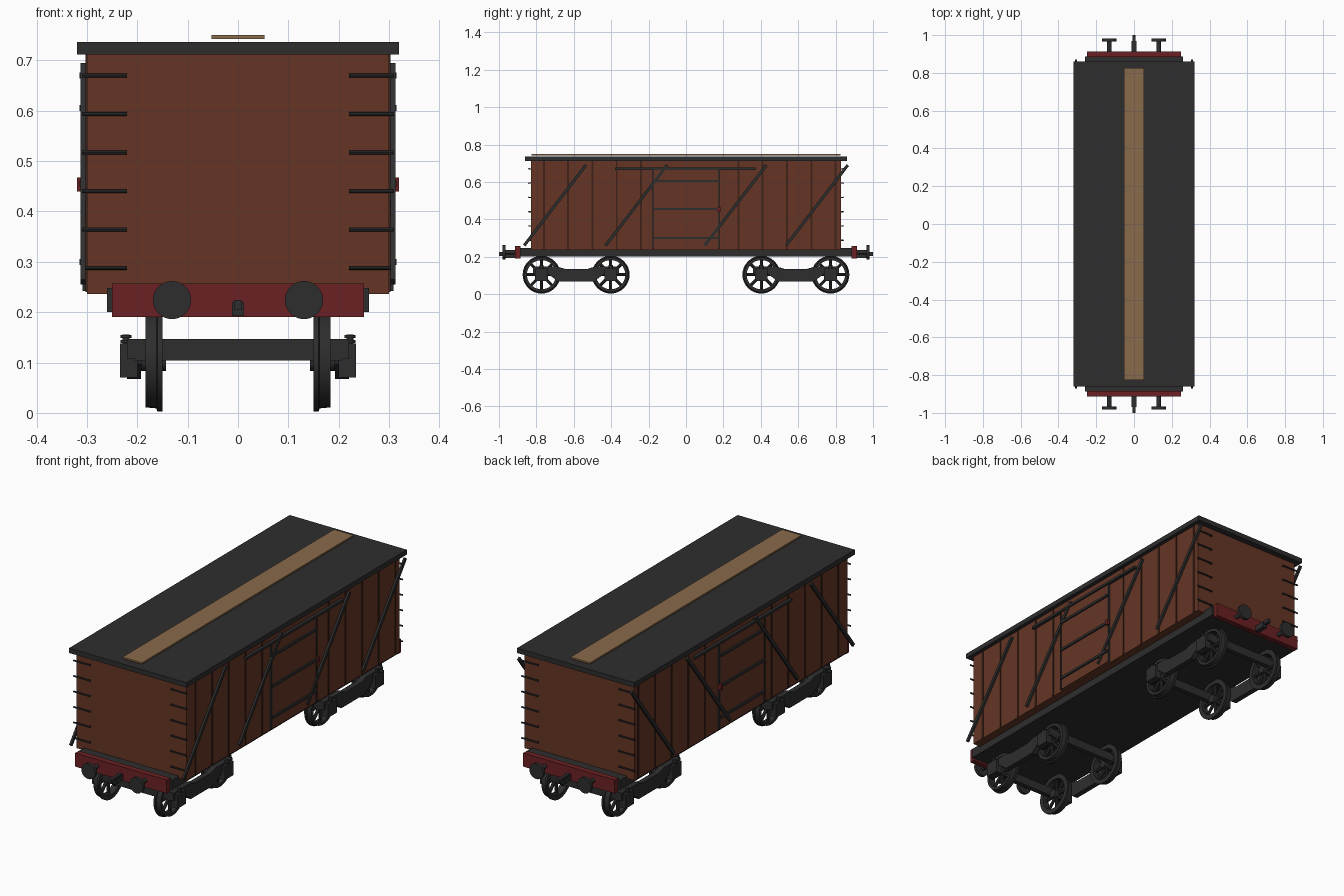
import bpy, bmesh, math
from mathutils import Matrix, Vector

cube = bpy.data.objects.get("Cube")
if cube:
    bpy.data.objects.remove(cube, do_unlink=True)


def material(name, r, g, b):
    m = bpy.data.materials.new(name)
    m.use_nodes = True
    m.diffuse_color = (r, g, b, 1)
    bsdf = next(n for n in m.node_tree.nodes if n.type == 'BSDF_PRINCIPLED')
    bsdf.inputs["Base Color"].default_value = (r, g, b, 1)
    return m


BROWN = material("brown_boards", .13, .036, .018)
SEAM = material("dark_brown_seam", .05, .016, .009)
GREY = material("dark_grey_iron", .027, .027, .027)
RED = material("red_paint", .15, .015, .017)
WOOD = material("pale_timber", .25, .145, .07)


class Part:
    """Collects simple solids into one named object."""

    def __init__(self, name, mat):
        self.name, self.mat, self.bm = name, mat, bmesh.new()

    def box(self, lo, hi, turn=None):
        lo, hi = Vector(lo), Vector(hi)
        m = Matrix.Translation((lo + hi) / 2) @ (turn or Matrix())
        m = m @ Matrix.Diagonal((hi - lo).to_4d())
        m[3][3] = 1
        bmesh.ops.create_cube(self.bm, size=1, matrix=m)
        return self

    def rod(self, a, b, r, sides=16, r2=None):
        a, b = Vector(a), Vector(b)
        d = b - a
        m = Matrix.Translation((a + b) / 2) @ d.to_track_quat('Z', 'Y').to_matrix().to_4x4()
        bmesh.ops.create_cone(self.bm, cap_ends=True, segments=sides, radius1=r,
                              radius2=r if r2 is None else r2, depth=d.length, matrix=m)
        return self

    def lathe_x(self, profile, centre, sides=32):
        """Spin a closed (x, radius) profile about an axis along x."""
        rings = []
        for i in range(sides):
            a = math.tau * i / sides
            rings.append([self.bm.verts.new(Vector(centre) + Vector((x, r * math.cos(a), r * math.sin(a))))
                          for x, r in profile])
        n = len(profile)
        for i in range(sides):
            p, q = rings[i], rings[(i + 1) % sides]
            for j in range(n):
                self.bm.faces.new((p[j], p[(j + 1) % n], q[(j + 1) % n], q[j]))
        return self

    def prism_x(self, outline, x0, x1):
        """Extrude a (y, z) outline along x."""
        ends = [[self.bm.verts.new((x, y, z)) for y, z in outline] for x in (x0, x1)]
        self.bm.faces.new(ends[0])
        self.bm.faces.new(ends[1][::-1])
        for i in range(len(outline)):
            j = (i + 1) % len(outline)
            self.bm.faces.new((ends[0][i], ends[1][i], ends[1][j], ends[0][j]))
        return self

    def done(self, smooth=False):
        bmesh.ops.recalc_face_normals(self.bm, faces=self.bm.faces)
        me = bpy.data.meshes.new(self.name)
        self.bm.to_mesh(me)
        self.bm.free()
        me.materials.append(self.mat)
        ob = bpy.data.objects.new(self.name, me)
        bpy.context.collection.objects.link(ob)
        if smooth:
            bpy.ops.object.select_all(action='DESELECT')
            ob.select_set(True)
            bpy.context.view_layer.objects.active = ob
            bpy.ops.object.shade_smooth_by_angle(angle=math.radians(35))
        return ob


# Main body, roof and underframe
Part("wagon_body", BROWN).box((-.3, -.83, .236), (.3, .83, .715)).done()
Part("roof", GREY).box((-.32, -.86, .712), (.32, .86, .736)).done()
Part("roof_walkway", WOOD).box((-.053, -.825, .742), (.053, .825, .75)).done()
Part("underframe", GREY).box((-.26, -.888, .2), (.26, .888, .248)).done()

for s, side in ((1, "left"), (-1, "right")):
    def slab(part, x0, x1, y0, y1, z0, z1):
        part.box((min(s * x0, s * x1), y0, z0), (max(s * x0, s * x1), y1, z1))

    # Board seams
    seams = Part(side + "_board_seams", SEAM)
    for k in range(13):
        y = -.76 + .13 * k
        if abs(y) > .18:
            slab(seams, .299, .303, y - .005, y + .005, .24, .712)
    seams.done()

    # Sliding door with its rail, bars and edges
    door = Part(side + "_door", BROWN)
    slab(door, .299, .307, -.175, .175, .242, .67)
    door.done()
    iron = Part(side + "_door_ironwork", GREY)
    slab(iron, .3, .315, -.38, .375, .664, .676)
    for z in (.3, .455, .605):
        slab(iron, .305, .315, -.172, .172, z - .006, z + .006)
    for y in (-.175, .175):
        slab(iron, .3, .309, y - .004, y + .004, .242, .67)
    iron.done()
    latch = Part(side + "_door_latch", RED)
    slab(latch, .305, .32, .168, .184, .44, .467)
    latch.done()

    # Diagonal braces, all leaning the same way along the wagon
    braces = Part(side + "_diagonal_braces", GREY)
    dy, dz = .33, .43
    turn = Matrix.Rotation(-math.atan2(dy, dz), 4, 'X')
    for y in (-.7, -.265, .265, .7):
        h = math.hypot(dy, dz) / 2
        braces.box((s * .308 - .005, y - .008, .475 - h), (s * .308 + .005, y + .008, .475 + h), turn)
    braces.done()

# End fittings
for e, end in ((-1, "front"), (1, "back")):
    beam = Part(end + "_buffer_beam", RED)
    beam.box((-.25, min(e * .885, e * .913), .19), (.25, max(e * .885, e * .913), .257)).done()

    buffers = Part(end + "_buffers", GREY)
    rungs = Part(end + "_corner_rungs", GREY)
    for s in (-1, 1):
        x = s * .131
        buffers.rod((x, e * .9, .224), (x, e * .972, .224), .011)
        buffers.rod((x, e * .966, .224), (x, e * .981, .224), .038, 24)
        for k in range(6):
            z = .288 + .0764 * k
            rungs.rod((s * .22, e * .84, z), (s * .31, e * .84, z), .004, 8)
            for xx in (.224, .296):
                rungs.rod((s * xx, e * .825, z), (s * xx, e * .84, z), .003, 6)
    buffers.done(True)
    rungs.done(True)

    hook = Part(end + "_coupler", GREY)
    hook.box((-.012, min(e * .9, e * .97), .192), (.012, max(e * .9, e * .97), .22))
    hook.box((-.008, min(e * .9, e), .205), (.008, max(e * .9, e), .224)).done()

# Bogies: spoked wheels, side frames, axle boxes and cross beams
AXLE_Z = .104
RIM = [(-.018, .078), (-.018, .101), (-.008, .101), (-.006, .095), (.016, .093), (.016, .078)]
for e, end in ((-1, "front"), (1, "back")):
    mid = e * .5875
    wheels = Part(end + "_bogie_wheels", GREY)
    frame = Part(end + "_bogie_frame", GREY)
    boxes = Part(end + "_axle_boxes", GREY)
    for s in (-1, 1):
        for a in (-1, 1):
            y = mid + a * .185
            c = Vector((s * .168, y, AXLE_Z))
            wheels.lathe_x([(s * x, r) for x, r in RIM], c)
            wheels.rod(c - Vector((.025, 0, 0)), c + Vector((.025, 0, 0)), .021)
            wheels.rod(c, (s * .21, y, AXLE_Z), .011, 12)
            for k in range(8):
                t = math.tau * k / 8
                wheels.rod(c, c + Vector((0, math.cos(t), math.sin(t))) * .084, .008, 8)
            # Axle box with a coil spring stack above it
            x0, x1 = sorted((s * .2, s * .234))
            boxes.box((x0, y - .034, .07), (x1, y + .034, .138))
            for z in (.142, .152):
                boxes.rod((s * .222, y, z - .003), (s * .222, y, z + .003), .011, 12)
            boxes.rod((s * .222, y, .135), (s * .222, y, .156), .007, 12)
        # Side frame, deeper between the axles
        outline = [(-.23, .147), (-.23, .108), (-.15, .108), (-.095, .067), (.095, .067),
                   (.15, .108), (.23, .108), (.23, .147), (.1, .147), (.06, .135),
                   (-.06, .135), (-.1, .147)]
        frame.prism_x([(mid + y, z) for y, z in outline], s * .193, s * .22)
    for a in (-1, 1):
        y = mid + a * .218
        frame.box((-.205, y - .012, .104), (.205, y + .012, .147))
    wheels.done(True)
    frame.done()
    boxes.done(True)
